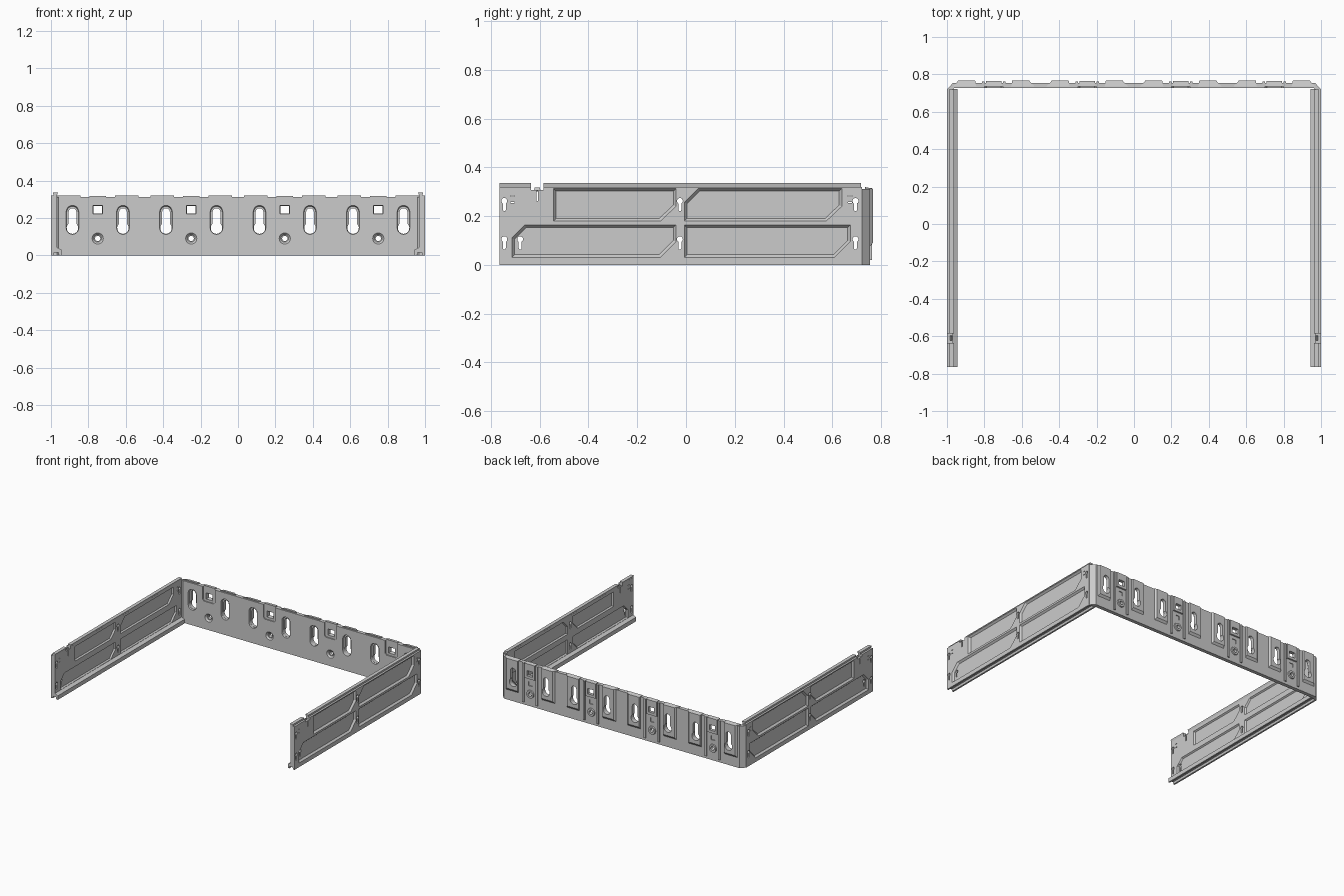
import bpy, bmesh
from math import sin, cos, asin, pi
from mathutils import Vector

if "Cube" in bpy.data.objects:
    bpy.data.objects.remove(bpy.data.objects["Cube"])


def place(axis, p, d):
    return {'X': (d, p[0], p[1]), 'Y': (p[0], d, p[1]), 'Z': (p[0], p[1], d)}[axis]


def loft(bm, axis, p0, d0, p1, d1):
    """Closed prism between two matching outlines at depths d0 and d1."""
    a = [bm.verts.new(place(axis, p, d0)) for p in p0]
    b = [bm.verts.new(place(axis, p, d1)) for p in p1]
    n = len(a)
    faces = [bm.faces.new(a), bm.faces.new(b)]
    faces += [bm.faces.new((a[i], a[(i + 1) % n], b[(i + 1) % n], b[i])) for i in range(n)]
    bmesh.ops.recalc_face_normals(bm, faces=faces)


def rect(x0, z0, x1, z1):
    return [(x0, z0), (x1, z0), (x1, z1), (x0, z1)]


def circle(x, z, r, n=20):
    return [(x + r * cos(2 * pi * i / n), z + r * sin(2 * pi * i / n)) for i in range(n)]


def stadium(x, z0, z1, r, n=10):
    return ([(x + r * cos(pi * i / n), z1 - r + r * sin(pi * i / n)) for i in range(n + 1)] +
            [(x - r * cos(pi * i / n), z0 + r - r * sin(pi * i / n)) for i in range(n + 1)])


def keyhole(x, z, r, w, length, up=1, n=14):
    f = asin(w / r)
    pts = []
    for i in range(n + 1):
        a = pi / 2 + f + (2 * pi - 2 * f) * i / n
        pts.append((x + r * cos(a), z + up * r * sin(a)))
    for i in range(7):
        a = pi * i / 6
        pts.append((x + w * cos(a), z + up * (length - w + w * sin(a))))
    return pts


def inset(poly, d):
    """Offset a convex counter-clockwise outline inwards."""
    out, n = [], len(poly)
    for i in range(n):
        p, c, q = (Vector(poly[j % n]) for j in (i - 1, i, i + 1))
        e, f = (c - p).normalized(), (q - c).normalized()
        n1, n2 = Vector((-e.y, e.x)), Vector((-f.y, f.x))
        out.append(tuple(c + (n1 + n2) * d / (1 + n1.dot(n2))))
    return out


def finish(bm, name):
    me = bpy.data.meshes.new(name)
    bm.to_mesh(me)
    bm.free()
    ob = bpy.data.objects.new(name, me)
    bpy.context.collection.objects.link(ob)
    return ob


def cut(ob, bm):
    cutter = finish(bm, "cutter")
    cutter.hide_render = True
    mod = ob.modifiers.new("cut", 'BOOLEAN')
    mod.operation, mod.solver, mod.object = 'DIFFERENCE', 'EXACT', cutter
    mod.use_self = True
    bpy.context.view_layer.objects.active = ob
    bpy.ops.object.modifier_apply(modifier=mod.name)
    bpy.data.objects.remove(cutter)


# Back wall: plate with angled ends
TABS = (-0.75, -0.25, 0.25, 0.75)
bm = bmesh.new()
wall = [(-1, .72), (-.968, .72), (-.96, .727), (.96, .727), (.968, .72), (1, .72), (.968, .754), (-.968, .754)]
loft(bm, 'Z', wall, 0, wall, .312)
for t in TABS:
    # raised pads behind the large keyholes
    for s in (-1, 1):
        k = t + s * .135
        lo = [(k - s * .042, .319), (k - s * .042, .05), (k + s * .083, .05), (k + s * .083, .319)]
        hi = [(k - s * .036, .312), (k - s * .036, .09), (k + s * .055, .09), (k + s * .055, .312)]
        loft(bm, 'Y', lo, .735, hi, .766)
        # vertical ribs beside the tabs
        r = rect(t + s * .056 - .007, .02, t + s * .056 + .007, .312)
        loft(bm, 'Y', r, .74, r, .763)
    # tab block and screw boss
    b = rect(t - .046, .2, t + .046, .319)
    loft(bm, 'Y', b, .73, inset(b, .005), .764)
    loft(bm, 'Y', circle(t, .09, .034), .74, circle(t, .09, .028), .762)
back = finish(bm, "back_wall")

# Front recesses in the back wall
bm = bmesh.new()
for t in TABS:
    for s in (-1, 1):
        k = t + s * .135
        loft(bm, 'Y', stadium(k, .112, .267, .034), .726, stadium(k, .114, .262, .031), .74)
    p = [(t - .038, .205), (t + .038, .205), (t + .05, .217), (t + .05, .33), (t - .05, .33), (t - .05, .217)]
    loft(bm, 'Y', p, .72, p, .735)
    loft(bm, 'Y', circle(t, .09, .031), .726, circle(t, .09, .02), .738)
cut(back, bm)

# Through holes in the back wall
bm = bmesh.new()
for t in TABS:
    for s in (-1, 1):
        h = keyhole(t + s * .135, .146, .031, .021, .106)
        loft(bm, 'Y', h, .7, h, .8)
    h = rect(t - .03, .218, t + .03, .27)
    loft(bm, 'Y', h, .7, inset(h, .01), .8)
    h = circle(t, .09, .014)
    loft(bm, 'Y', h, .7, h, .8)
    h = rect(t - .015, .15, t + .015, .18)
    loft(bm, 'Y', h, .748, h, .8)
cut(back, bm)

# Side wall: extruded section with grooved foot
bm = bmesh.new()
side = [(1, 0), (1, .32), (.968, .32), (.968, .042), (.945, .03), (.945, 0),
        (.957, 0), (.961, .015), (.984, .015), (.988, 0)]
loft(bm, 'Y', side, -.765, side, .722)
# top rail in two lengths, with a small clip in the gap
rail = [(.963, .335), (.989, .335), (.985, .315), (.97, .315)]
for y0, y1 in ((-.765, -.635), (-.585, .718)):
    loft(bm, 'Y', rail, y0, rail, y1)
right = finish(bm, "right_side_wall")

# Recessed panels on both faces of the side wall
PANELS = (
    [(-.545, .178), (-.105, .178), (-.04, .24), (-.04, .314), (-.545, .314)],
    [(-.008, .178), (.575, .178), (.64, .24), (.64, .314), (.05, .314), (-.008, .256)],
    [(-.715, .03), (-.105, .03), (-.04, .095), (-.04, .165), (-.66, .165), (-.715, .11)],
    [(-.008, .03), (.61, .03), (.675, .095), (.675, .165), (-.008, .165)],
)
bm = bmesh.new()
for p in PANELS:
    loft(bm, 'X', p, 1.001, inset(p, .012), .987)
    loft(bm, 'X', inset(p, .013), .967, inset(p, .021), .978)
cut(right, bm)

# Small slots and keyholes through the side wall
bm = bmesh.new()
for y, z in ((-.745, .25), (-.745, .093), (-.68, .093), (-.025, .25), (-.025, .093), (.695, .25), (.695, .093)):
    h = keyhole(y, z + .012, .012, .006, .042, -1)
    loft(bm, 'X', h, .95, h, 1.05)
slots = [rect(-.614, .262, -.606, .303), rect(-.635, .306, -.585, .34)]
for y in (-.712, .672):
    slots += [rect(y - .008, z, y + .008, z + .004) for z in (.254, .28)]
for h in slots:
    loft(bm, 'X', h, .95, h, 1.05)
cut(right, bm)

# Clip standing in the rail gap
bm = bmesh.new()
c = rect(.972, -.624, .985, -.596)
loft(bm, 'Z', c, .3, inset(c, .003), .317)
clip = finish(bm, "right_clip")

# Mirrored left side
for ob in (right, clip):
    me = ob.data.copy()
    for v in me.vertices:
        v.co.x = -v.co.x
    me.flip_normals()
    left = bpy.data.objects.new(ob.name.replace("right", "left"), me)
    bpy.context.collection.objects.link(left)
